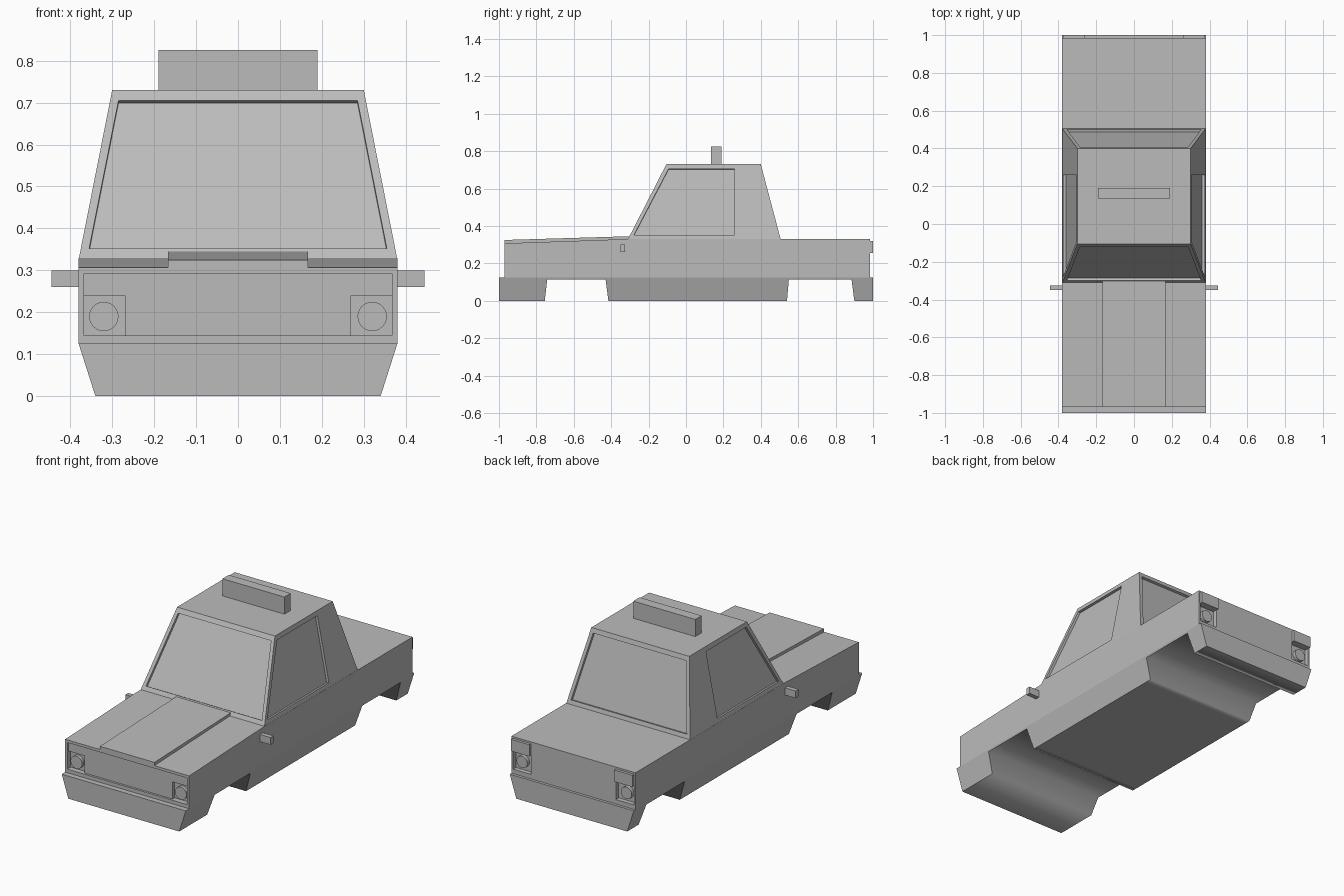
import bpy, bmesh
from math import pi
from mathutils import Vector, Matrix

cube = bpy.data.objects.get("Cube")
if cube:
    bpy.data.objects.remove(cube, do_unlink=True)

GREY = (0.5, 0.5, 0.5, 1)
mat = bpy.data.materials.new("plain grey")
mat.use_nodes = True
mat.diffuse_color = GREY
mat.node_tree.nodes["Principled BSDF"].inputs["Base Color"].default_value = GREY


def finish(name, bm):
    bmesh.ops.recalc_face_normals(bm, faces=bm.faces)
    mesh = bpy.data.meshes.new(name)
    bm.to_mesh(mesh)
    bm.free()
    mesh.materials.append(mat)
    ob = bpy.data.objects.new(name, mesh)
    bpy.context.collection.objects.link(ob)
    return ob


def box(name, x0, x1, y0, y1, z0, z1):
    bm = bmesh.new()
    size = Vector((abs(x1 - x0), y1 - y0, z1 - z0))
    centre = Vector((x0 + x1, y0 + y1, z0 + z1)) / 2
    bmesh.ops.create_cube(bm, size=1, matrix=Matrix.Translation(centre) @ Matrix.Diagonal(size).to_4x4())
    return finish(name, bm)


def prism(name, profile, half_width, smooth_rule=None):
    """Side profile of (y, z) points spread to both sides; half_width depends on z."""
    bm = bmesh.new()
    sides = [[bm.verts.new((s * half_width(z), y, z)) for y, z in profile] for s in (-1, 1)]
    for ring in sides:
        bm.faces.new(ring)
    n = len(profile)
    for i in range(n):
        j = (i + 1) % n
        f = bm.faces.new((sides[0][i], sides[0][j], sides[1][j], sides[1][i]))
        f.smooth = bool(smooth_rule and smooth_rule(f))
    for e in bm.edges:
        e.smooth = all(f.smooth for f in e.link_faces)
    return finish(name, bm)


def lamp(name, x, y, z, radius, depth):
    bm = bmesh.new()
    bmesh.ops.create_cone(bm, cap_ends=True, segments=24, radius1=radius, radius2=radius, depth=depth,
                          matrix=Matrix.Translation((x, y, z)) @ Matrix.Rotation(pi / 2, 4, "X"))
    return finish(name, bm)


def cut(target, cutter):
    mod = target.modifiers.new("cut", "BOOLEAN")
    mod.operation = "DIFFERENCE"
    mod.solver = "EXACT"
    mod.object = cutter
    cutter.hide_render = True
    bpy.context.view_layer.objects.active = target
    bpy.ops.object.modifier_apply(modifier=mod.name)
    bpy.data.objects.remove(cutter, do_unlink=True)


# Lower skirt with bumpers and full-width wheel arches
skirt_profile = [(-1, .125), (-1, 0), (-.755, 0), (-.742, .115), (-.43, .115), (-.415, 0),
                 (-.38, 0), (.5, 0), (.54, 0), (.55, .115), (.885, .115), (.9, 0), (1, 0), (1, .125)]
prism("lower_skirt", skirt_profile, lambda z: .34 + .32 * z,
      lambda f: max(v.co.z for v in f.verts) < .12)

# Main body with recessed front and rear panels
body = prism("body", [(-.97, .125), (.985, .125), (.985, .33), (-.31, .33), (-.97, .307)], lambda z: .38)
cut(body, box("grille_cutter", -.367, .367, -1.1, -.958, .145, .292))
for s in (-1, 1):
    cut(body, box("headlight_cutter", s * .27, s * .367, -1.1, -.94, .145, .24))
    cut(body, box("tail_light_cutter", s * .26, s * .37, .96, 1.1, .15, .255))

# Raised bonnet centre
prism("bonnet_panel", [(-.97, .3), (-.3, .32), (-.3, .345), (-.97, .325)], lambda z: .167)

# Lights and mirrors
for s, side in ((1, "left"), (-1, "right")):
    lamp(side + "_headlight", s * .32, -.947, .19, .035, .022)
    lamp(side + "_tail_light", s * .32, .968, .2, .033, .022)
    box(side + "_tail_marker", s * .26, s * .372, .975, 1, .255, .32)
    box(side + "_mirror", s * .37, s * .445, -.35, -.325, .26, .3)

# Tapered cabin with a recessed window in each wall
Z0, Z1 = .326, .73


def lerp(a, b, z):
    return a + (b - a) * (z - Z0) / (Z1 - Z0)


def half(z):
    return lerp(.38, .3, z)


def front(z):
    return lerp(-.312, -.105, z)


def rear(z):
    return lerp(.507, .4, z)


def framed_wall(bm, outer, inner, depth):
    outer, inner = [Vector(p) for p in outer], [Vector(p) for p in inner]
    normal = (outer[1] - outer[0]).cross(outer[3] - outer[0]).normalized()
    if normal.dot(outer[0] - Vector((0, .1, .5))) < 0:
        normal.negate()
    rings = [[bm.verts.new(p) for p in ring]
             for ring in (outer, inner, [p - normal * depth for p in inner])]
    for a, b in zip(rings, rings[1:]):
        for i in range(4):
            j = (i + 1) % 4
            bm.faces.new((a[i], a[j], b[j], b[i]))
    bm.faces.new(rings[2])


cabin = bmesh.new()
LOW, HIGH = .352, .705
for edge in (front, rear):
    framed_wall(cabin,
                [(s * half(z), edge(z), z) for s, z in ((-1, Z0), (1, Z0), (1, Z1), (-1, Z1))],
                [(s * (half(z) - .02), edge(z), z) for s, z in ((-1, LOW), (1, LOW), (1, HIGH), (-1, HIGH))],
                .014)
for s in (-1, 1):
    framed_wall(cabin,
                [(s * half(z), e(z), z) for e, z in ((front, Z0), (rear, Z0), (rear, Z1), (front, Z1))],
                [(s * half(z), y, z) for y, z in ((-.278, LOW), (.26, LOW), (.26, HIGH), (-.093, HIGH))],
                .014)
for z in (Z0, Z1):
    cabin.faces.new([cabin.verts.new((s * half(z), e(z), z))
                     for s, e in ((-1, front), (1, front), (1, rear), (-1, rear))])
bmesh.ops.remove_doubles(cabin, verts=cabin.verts, dist=.0005)
finish("cabin", cabin)

# Roof sign
box("roof_sign", -.19, .19, .135, .19, .72, .825)
